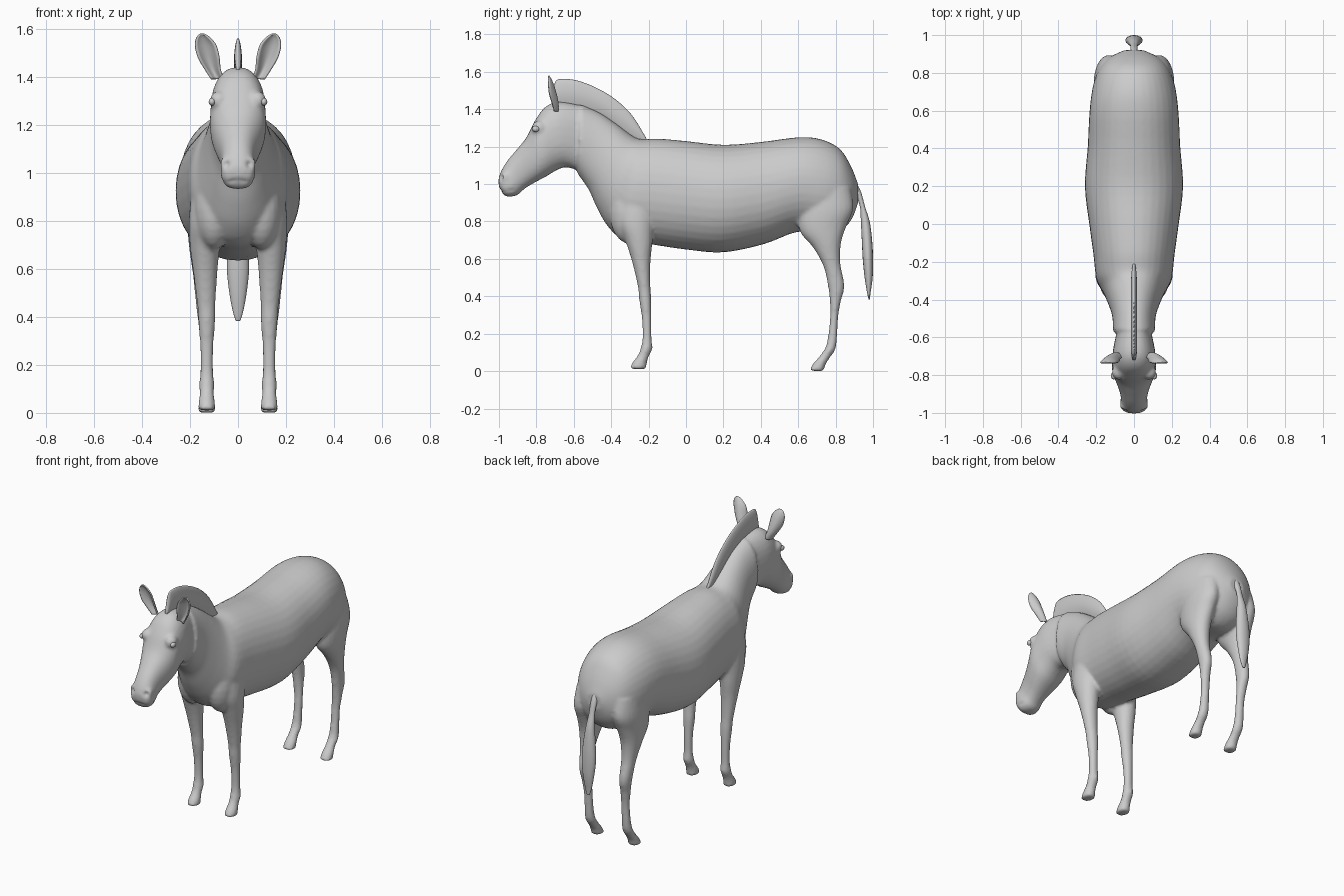
import bpy, bmesh, math
from mathutils import Vector, Matrix


def spline(rows, sub=4):
    """Catmull-Rom interpolation through rows of numbers."""
    out = []
    for i in range(len(rows) - 1):
        a, b, c, d = (rows[max(0, min(len(rows) - 1, i + k))] for k in (-1, 0, 1, 2))
        for s in range(sub):
            t = s / sub
            out.append([0.5 * (2 * q + (r - p) * t + (2 * p - 5 * q + 4 * r - w) * t * t
                               + (3 * q - p - 3 * r + w) * t ** 3)
                        for p, q, r, w in zip(a, b, c, d)])
    return out + [list(rows[-1])]


def loft(bm, rows, side=1, power=2.0, seg=24):
    """Rows: y,z of one profile edge, y,z of the other, half width, [centre x]."""
    rings = []
    for r in spline(rows):
        a, b = Vector((0, r[0], r[1])), Vector((0, r[2], r[3]))
        mid, half = (a + b) / 2, (a - b) / 2
        cx = r[5] * side if len(r) > 5 else 0
        ring = []
        for i in range(seg):
            t = 2 * math.pi * i / seg
            c, s = (math.copysign(abs(f) ** (2 / power), f) for f in (math.cos(t), math.sin(t)))
            ring.append(bm.verts.new(mid + half * s + Vector((cx + r[4] * c, 0, 0))))
        rings.append(ring)
    for p, q in zip(rings, rings[1:]):
        for i in range(seg):
            j = (i + 1) % seg
            bm.faces.new((p[i], p[j], q[j], q[i]))
    bm.faces.new(rings[0])
    bm.faces.new(rings[-1])


def ball(bm, loc, size):
    bmesh.ops.create_uvsphere(bm, u_segments=20, v_segments=12, radius=1,
                              matrix=Matrix.Translation(loc) @ Matrix.Diagonal((*size, 1)))


def finish(bm, name):
    bmesh.ops.recalc_face_normals(bm, faces=bm.faces)
    me = bpy.data.meshes.new(name)
    bm.to_mesh(me)
    bm.free()
    me.shade_smooth()
    ob = bpy.data.objects.new(name, me)
    bpy.context.collection.objects.link(ob)
    return ob


# Trunk, neck and head: back edge to belly edge, from rump to muzzle
trunk = [(.92, 1.0, .92, .9, .05), (.88, 1.1, .89, .82, .125), (.82, 1.19, .84, .76, .178),
         (.72, 1.24, .76, .73, .215), (.6, 1.25, .6, .745, .235), (.4, 1.225, .42, .68, .245),
         (.2, 1.21, .2, .635, .26), (0, 1.23, 0, .65, .237), (-.15, 1.243, -.17, .675, .215),
         (-.24, 1.24, -.33, .70, .2), (-.29, 1.26, -.415, .77, .165), (-.37, 1.32, -.475, .87, .135),
         (-.46, 1.38, -.52, .97, .115), (-.56, 1.425, -.58, 1.055, .11)]
head = [(-.56, 1.42, -.57, 1.07, .09), (-.68, 1.44, -.64, 1.09, .11), (-.755, 1.41, -.69, 1.075, .115),
        (-.81, 1.335, -.74, 1.045, .116), (-.853, 1.25, -.79, 1.018, .1), (-.905, 1.185, -.84, .99, .08),
        (-.955, 1.125, -.875, .965, .07), (-.988, 1.07, -.9, .942, .072), (-1.003, 1.02, -.94, .932, .065),
        (-.997, .975, -.97, .937, .04)]
# Legs: front edge to rear edge, half width, centre x
front_leg = [(-.36, .95, -.14, .95, .07, .12), (-.36, .8, -.17, .8, .07, .135),
             (-.325, .7, -.18, .68, .062, .138), (-.287, .58, -.19, .58, .05, .136),
             (-.257, .45, -.19, .45, .038, .132), (-.25, .38, -.185, .38, .035, .13),
             (-.236, .28, -.184, .28, .028, .13), (-.232, .18, -.184, .18, .027, .13),
             (-.242, .125, -.18, .12, .031, .13), (-.257, .085, -.2, .075, .03, .13),
             (-.287, .045, -.21, .04, .034, .13), (-.303, .012, -.21, .01, .037, .13)]
hind_leg = [(.62, .98, .88, .98, .08, .12), (.6, .85, .895, .87, .078, .135),
            (.61, .745, .86, .78, .07, .14), (.68, .66, .83, .69, .057, .145),
            (.735, .56, .825, .58, .042, .145), (.76, .45, .847, .455, .035, .14),
            (.77, .36, .827, .37, .03, .135), (.77, .28, .813, .28, .027, .13),
            (.76, .19, .808, .18, .027, .13), (.745, .125, .798, .115, .031, .13),
            (.71, .075, .768, .07, .03, .13), (.68, .04, .747, .035, .034, .13),
            (.657, .002, .737, 0, .037, .13)]
bm = bmesh.new()
loft(bm, trunk, power=2.1, seg=36)
loft(bm, head, power=2.3, seg=28)
for s in (-1, 1):
    loft(bm, front_leg, s)
    loft(bm, hind_leg, s)
    ball(bm, (.08 * s, -.785, 1.3), (.038, .04, .04))       # brow
    ball(bm, (.1 * s, -.3, .85), (.085, .11, .17))          # shoulder
    ball(bm, (.048 * s, -.965, 1.035), (.026, .028, .032))  # nostril flare
body = finish(bm, "body")

# Fuse the volumes into one smooth skin
remesh = body.modifiers.new("fuse", 'REMESH')
remesh.mode, remesh.voxel_size = 'VOXEL', .01
smooth = body.modifiers.new("soften", 'SMOOTH')
smooth.factor, smooth.iterations = .5, 5
dg = bpy.context.evaluated_depsgraph_get()
skin = bpy.data.meshes.new_from_object(body.evaluated_get(dg))
body.modifiers.clear()
body.data = skin

# Press in the nostrils and the mouth line
inside = Vector((0, -.88, 1.03))
dents = [(Vector((x, -.987, 1.035)), .014, .016) for x in (-.05, .05)]
dents += [(Vector((.068 * math.sin(a), -.9 - .095 * math.cos(a), .965)), .009, .006)
          for a in [math.radians(d) for d in range(-90, 91, 10)]]
for v in skin.vertices:
    if v.co.y < -.85:
        push = max(depth * math.exp(-((v.co - p).length / rad) ** 2) for p, rad, depth in dents)
        v.co += (inside - v.co).normalized() * push
skin.shade_smooth()

# Mane: thin upright crest
bm = bmesh.new()
loft(bm, [(-.215, 1.25, -.2, 1.21, .006), (-.29, 1.37, -.25, 1.22, .014), (-.38, 1.455, -.34, 1.28, .016),
          (-.48, 1.515, -.45, 1.36, .016), (-.58, 1.553, -.56, 1.4, .016), (-.66, 1.562, -.63, 1.41, .016),
          (-.7, 1.545, -.69, 1.41, .014), (-.72, 1.45, -.72, 1.41, .008)], power=1.6, seg=16)
finish(bm, "mane")

# Tail: narrow dock and leaf-shaped tuft
bm = bmesh.new()
loft(bm, [(.9, 1.03, .86, .98, .022), (.935, .96, .905, .94, .02), (.957, .88, .93, .88, .019),
          (.982, .8, .935, .8, .028), (.995, .7, .94, .7, .04), (1.0, .6, .945, .6, .046),
          (.998, .5, .955, .5, .036), (.987, .42, .968, .42, .021), (.983, .383, .976, .383, .009)], seg=16)
finish(bm, "tail")

# Ears (cupped leaves) and eyes
ear_rows = spline([(.085, -.685, 1.39, .024, .02), (.105, -.685, 1.43, .03, .03), (.122, -.695, 1.48, .042, .035),
                   (.135, -.71, 1.53, .042, .025), (.145, -.724, 1.562, .026, .012), (.15, -.735, 1.578, .006, .001)])
for s, label in ((-1, "right"), (1, "left")):
    bm = bmesh.new()
    grid = [[bm.verts.new((s * (cx + w * k / 5), y - d * (k / 5) ** 2, z)) for k in range(-5, 6)]
            for cx, y, z, w, d in ear_rows]
    for p, q in zip(grid, grid[1:]):
        for k in range(10):
            bm.faces.new((p[k], p[k + 1], q[k + 1], q[k]))
    ear = finish(bm, label + "_ear")
    thick = ear.modifiers.new("thickness", 'SOLIDIFY')
    thick.thickness, thick.offset = .008, 0
    bm = bmesh.new()
    ball(bm, (.108 * s, -.803, 1.295), (.014, .02, .016))
    finish(bm, label + "_eye")
